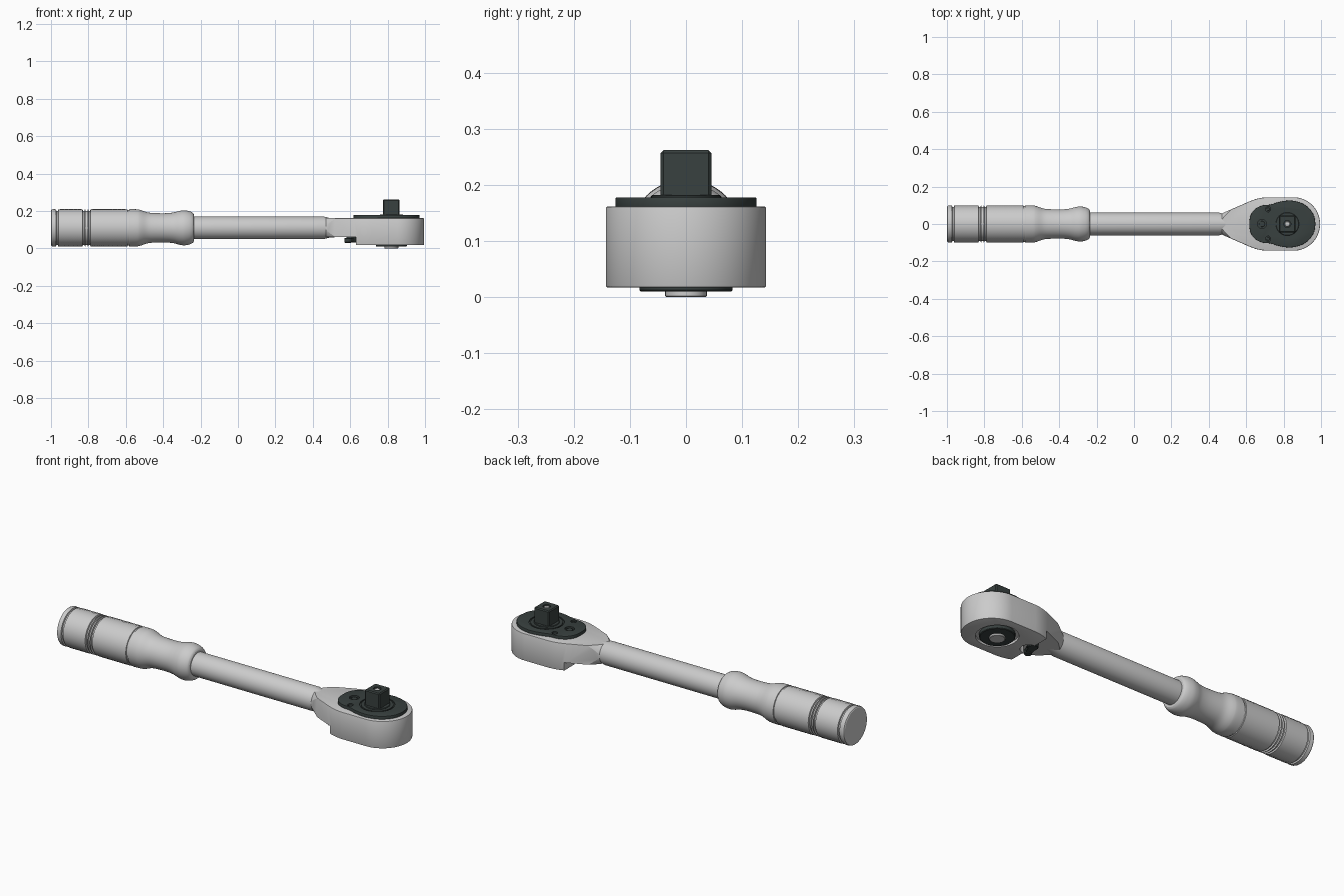
import bpy, bmesh, math
from mathutils import Vector

if "Cube" in bpy.data.objects:
    bpy.data.objects.remove(bpy.data.objects["Cube"])

AX = 0.11      # height of the handle axis
DX = 0.82      # x position of the drive axis
dark = bpy.data.materials.new("dark_steel")
dark.diffuse_color = (0.04, 0.052, 0.05, 1)
dark.use_nodes = True
dark.node_tree.nodes["Principled BSDF"].inputs["Base Color"].default_value = dark.diffuse_color


def finish(bm, name, mat=None, angle=30):
    bmesh.ops.remove_doubles(bm, verts=bm.verts, dist=1e-5)
    bmesh.ops.recalc_face_normals(bm, faces=bm.faces)
    me = bpy.data.meshes.new(name)
    bm.to_mesh(me)
    bm.free()
    ob = bpy.data.objects.new(name, me)
    bpy.context.collection.objects.link(ob)
    if mat:
        me.materials.append(mat)
    smooth(ob, angle)
    return ob


def activate(ob):
    bpy.ops.object.select_all(action='DESELECT')
    ob.select_set(True)
    bpy.context.view_layer.objects.active = ob


def smooth(ob, angle=30):
    activate(ob)
    bpy.ops.object.shade_smooth_by_angle(angle=math.radians(angle))


def lathe(name, prof, segs=64, axis='Z', c=(0, 0, 0), mat=None, bump=None, angle=30, closed=False):
    """Revolve (position along axis, radius) pairs."""
    bm = bmesh.new()
    rings = []
    for i, (h, r) in enumerate(prof):
        ring = []
        for j in range(segs):
            a = 2 * math.pi * j / segs
            q = r + (bump(i, j, h) if bump else 0)
            u, v = q * math.cos(a), q * math.sin(a)
            p = Vector((h, u, v) if axis == 'X' else (u, v, h))
            ring.append(bm.verts.new(p + Vector(c)))
        rings.append(ring)
    pairs = list(zip(rings, rings[1:]))
    if closed:
        pairs.append((rings[-1], rings[0]))
    for a, b in pairs:
        for j in range(segs):
            k = (j + 1) % segs
            bm.faces.new((a[j], a[k], b[k], b[j]))
    if not closed:
        bm.faces.new(rings[0])
        bm.faces.new(rings[-1])
    return finish(bm, name, mat, angle)


def disc(name, x, y, z0, z1, r, mat=None, segs=40, ch=0.0):
    prof = [(z0, r - ch), (z0 + ch, r), (z1 - ch, r), (z1, r - ch)] if ch else [(z0, r), (z1, r)]
    return lathe(name, prof, segs, 'Z', (x, y, 0), mat)


def prism(name, outline, z0, z1, mat=None, bevel=0.0):
    bm = bmesh.new()
    lo = [bm.verts.new((x, y, z0)) for x, y in outline]
    f = bm.faces.new(lo)
    ext = bmesh.ops.extrude_face_region(bm, geom=[f])
    bmesh.ops.translate(bm, vec=(0, 0, z1 - z0), verts=[v for v in ext['geom'] if isinstance(v, bmesh.types.BMVert)])
    if bevel:
        rim = [e for e in bm.edges if abs(e.verts[0].co.z - e.verts[1].co.z) < 1e-6]
        bmesh.ops.bevel(bm, geom=rim, offset=bevel, segments=2, affect='EDGES', profile=0.5)
    return finish(bm, name, mat)


def boolean(ob, cutter, op='DIFFERENCE'):
    cutter.hide_render = True
    m = ob.modifiers.new("cut", 'BOOLEAN')
    m.operation, m.object, m.solver = op, cutter, 'EXACT'
    activate(ob)
    bpy.ops.object.modifier_apply(modifier=m.name)
    bpy.data.objects.remove(cutter)
    smooth(ob)


def spline(pts, n=6):
    """Catmull-Rom through 2D points."""
    out = []
    P = [pts[0]] + pts + [pts[-1]]
    for a, b, c, d in zip(P, P[1:], P[2:], P[3:]):
        for s in range(n):
            t = s / n
            out.append(tuple(0.5 * (2 * b[k] + (c[k] - a[k]) * t + (2 * a[k] - 5 * b[k] + 4 * c[k] - d[k]) * t * t
                                    + (3 * b[k] - a[k] - 3 * c[k] + d[k]) * t ** 3) for k in range(2)))
    return out + [pts[-1]]


def mirrored(half):
    return half + [(x, -y) for x, y in reversed(half) if abs(y) > 1e-5]


# Grip: end cap, knurled bands split by grooves, waisted collar
R = 0.099
bands = [(-0.955, -0.835), (-0.785, -0.60)]


def groove(x, w=0.006, d=0.008):
    return [(x - w, R), (x - w * 0.7, R - d), (x + w * 0.7, R - d), (x + w, R)]


prof = [(-1, 0.092), (-0.997, 0.097), (-0.99, 0.1)] + groove(-0.967)
prof += [(bands[0][0] + i * 0.006, R) for i in range(21)]
for gx in (-0.825, -0.81, -0.795):
    prof += groove(gx)
prof += [(bands[1][0] + i * 0.00597, R) for i in range(32)] + groove(-0.587, 0.005, 0.004)
prof += spline([(-0.58, 0.1), (-0.54, 0.099), (-0.52, 0.095), (-0.485, 0.083), (-0.45, 0.079), (-0.39, 0.078),
                (-0.345, 0.082), (-0.31, 0.091), (-0.285, 0.0935), (-0.26, 0.089), (-0.243, 0.081), (-0.236, 0.072)])
prof += [(-0.236, 0.055)]


def knurl(i, j, h):
    inside = any(a + 0.003 < h < b - 0.003 for a, b in bands)
    return (0.0012 if (i + j) % 2 else -0.0012) if inside else 0


lathe("grip", prof, 120, 'X', (0, 0, AX), bump=knurl, angle=20)

# Shaft
lathe("shaft", [(-0.3, 0.061), (0.455, 0.061), (0.49, 0.052), (0.52, 0.05)], 64, 'X', (0, 0, AX))

# Ratchet head: teardrop, coned into the shaft, undercut behind the lever
half = [(0.45, 0.047), (0.48, 0.061), (0.62, 0.122), (0.65, 0.133), (0.68, 0.140), (0.71, 0.143)]
half += [(0.852 + 0.143 * math.sin(math.radians(a)), 0.143 * math.cos(math.radians(a))) for a in range(0, 91, 5)]
head = prism("ratchet_head", mirrored(half), 0.017, 0.162, bevel=0.004)
boolean(head, lathe("cone_cutter", [(0.45, 0.045), (0.475, 0.06), (0.67, 0.2), (1.1, 0.2)], 96, 'X', (0, 0, AX)), 'INTERSECT')
boolean(head, prism("step_cutter", [(0.4, -0.3), (0.63, -0.3), (0.63, 0.3), (0.4, 0.3)], -0.1, 0.06))
boolean(head, disc("lever_pocket", 0.632, 0, -0.1, 0.057, 0.04))
boolean(head, disc("button_recess", DX, 0, -0.1, 0.03, 0.1, segs=64))

# Cover plate with ring groove and screw holes
half = spline([(0.617, 0), (0.622, 0.042), (0.645, 0.078), (0.685, 0.099), (0.73, 0.104), (0.765, 0.115),
               (0.81, 0.124), (0.85, 0.124), (0.90, 0.110), (0.94, 0.080), (0.963, 0.042), (0.970, 0)], 5)
plate = prism("cover_plate", mirrored(half), 0.155, 0.178, dark, 0.002)
boolean(plate, lathe("ring_cutter", [(0.172, 0.078), (0.19, 0.078), (0.19, 0.085), (0.172, 0.085)], 64, 'Z',
                     (DX, 0, 0), closed=True))
screws = [(0.717, 0.079, 0.014), (0.717, -0.079, 0.014), (0.685, 0, 0.024)]
for x, y, r in screws:
    boolean(plate, disc("hole_cutter", x, y, 0.168, 0.2, r, segs=24))
    disc("cover_screw", x, y, 0.165, 0.174, r * 0.65, dark, 20, 0.001)

# Square drive with collar, chamfered tip and release pin
disc("drive_collar", DX, 0, 0.17, 0.182, 0.062, dark, 48, 0.002)
bm = bmesh.new()
bmesh.ops.create_cube(bm, size=1)
for v in bm.verts:
    v.co = Vector((DX + v.co.x * 0.088, v.co.y * 0.09, 0.216 + v.co.z * 0.092))
bmesh.ops.bevel(bm, geom=bm.edges[:], offset=0.005, segments=1, affect='EDGES')
drive = finish(bm, "square_drive", dark)
boolean(drive, disc("pin_cutter", DX, 0, 0.25, 0.3, 0.019, segs=24))
disc("release_pin", DX, 0, 0.24, 0.258, 0.014, None, 24, 0.002)

# Release button on the underside
disc("button_ring", DX, 0, 0.01, 0.04, 0.083, dark, 64, 0.003)
disc("release_button", DX, 0, 0.0, 0.03, 0.037, None, 40, 0.002)

# Direction lever
disc("lever_pivot", 0.607, 0, 0.032, 0.065, 0.026, dark, 32, 0.003)
prism("lever_arm", [(0.585, -0.005), (0.572, -0.05), (0.580, -0.062), (0.598, -0.062), (0.607, -0.05), (0.63, -0.005)],
      0.034, 0.056, dark, 0.003)
disc("lever_knob", 0.588, -0.056, 0.03, 0.056, 0.019, dark, 28, 0.003)
